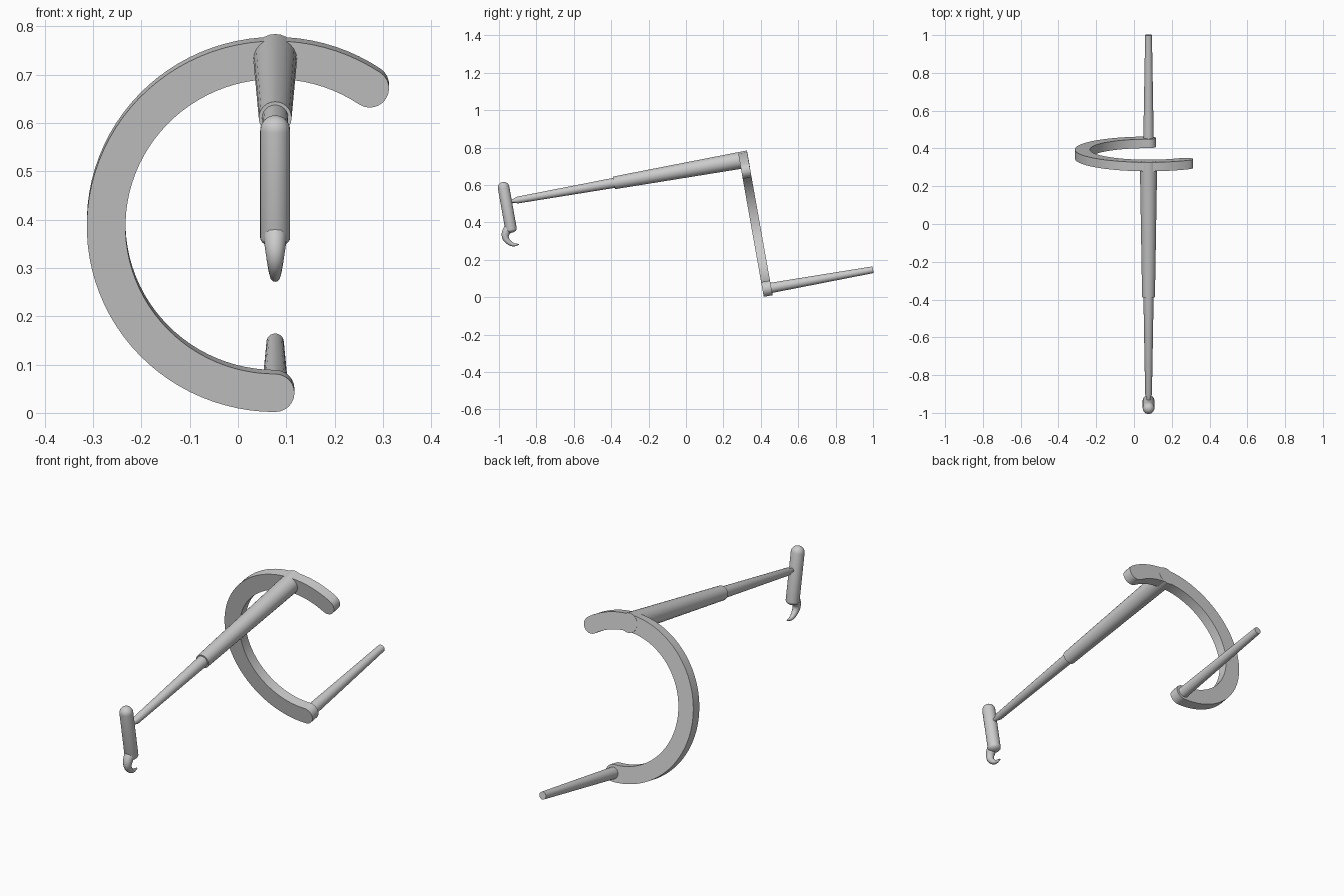
import bpy
import bmesh
from math import cos, sin, pi, radians
from mathutils import Matrix, Vector

cube = bpy.data.objects.get("Cube")
if cube:
    bpy.data.objects.remove(cube, do_unlink=True)

# Shared tilted frame: origin at the arc centre, y along the rods
FRAME = Matrix.Translation((0.077, 0.371, 0.390)) @ Matrix.Rotation(radians(10.1), 4, "X")
ARC_R, HALF_W, THICK = 0.35, 0.04, 0.048


def finish(name, bm):
    bmesh.ops.recalc_face_normals(bm, faces=bm.faces)
    mesh = bpy.data.meshes.new(name)
    bm.to_mesh(mesh)
    bm.free()
    obj = bpy.data.objects.new(name, mesh)
    bpy.context.collection.objects.link(obj)
    obj.matrix_world = FRAME
    bpy.ops.object.select_all(action="DESELECT")
    obj.select_set(True)
    bpy.context.view_layer.objects.active = obj
    bpy.ops.object.shade_smooth_by_angle(angle=radians(35))
    return obj


def lathe(name, profile, place, sides=24):
    """Turn (distance, radius) pairs around an axis; place maps (a, b, distance)."""
    bm = bmesh.new()
    rings = []
    for dist, rad in profile:
        angles = [2 * pi * i / sides for i in range(sides)]
        rings.append([bm.verts.new(place(rad * cos(a), rad * sin(a), dist)) for a in angles])
    for low, high in zip(rings, rings[1:]):
        for i in range(sides):
            j = (i + 1) % sides
            bm.faces.new((low[i], low[j], high[j], high[i]))
    bm.faces.new(rings[0])
    bm.faces.new(rings[-1])
    return finish(name, bm)


def arc(cx, cz, radius, start, end, steps):
    for i in range(steps + 1):
        a = radians(start + (end - start) * i / steps)
        yield Vector((cx + radius * cos(a), 0, cz + radius * sin(a)))


# C-shaped arc with rounded ends
START, END = 56, 270
outline = list(arc(0, 0, ARC_R + HALF_W, START, END, 56))
for_end = (ARC_R * cos(radians(END)), ARC_R * sin(radians(END)))
for_start = (ARC_R * cos(radians(START)), ARC_R * sin(radians(START)))
outline += list(arc(*for_end, HALF_W, END, END + 180, 12))[1:-1]
outline += list(arc(0, 0, ARC_R - HALF_W, END, START, 56))
outline += list(arc(*for_start, HALF_W, START + 180, START + 360, 12))[1:-1]
bm = bmesh.new()
shift = Vector((0, -THICK / 2, 0))
face = bm.faces.new([bm.verts.new(p + shift) for p in outline])
grown = bmesh.ops.extrude_face_region(bm, geom=[face])
moved = [v for v in grown["geom"] if isinstance(v, bmesh.types.BMVert)]
bmesh.ops.translate(bm, verts=moved, vec=(0, THICK, 0))
finish("c_arc", bm)


# Rods run along y at the top and bottom of the arc
def upper(a, b, d):
    return (a, d, ARC_R + b)


def lower(a, b, d):
    return (a, d, b - ARC_R)


def upright(a, b, d):
    return (a, b - 1.291, d)


lathe("upper_sleeve", [(THICK / 2 + 0.001, 0.046), (-0.706, 0.034)], upper)
lathe("upper_rod", [(-0.65, 0.028), (-1.23, 0.018), (-1.25, 0.011), (-1.268, 0.008)], upper)
lathe("lower_pin", [(-0.01, 0.028), (0.577, 0.018)], lower)

# Hook handle: an upright capsule
CAP_R, LOW, HIGH = 0.031, 0.202, 0.428
quarter = [radians(5 + 85 * i / 6) for i in range(7)]
capsule = [(LOW - 0.6 * CAP_R * cos(a), CAP_R * sin(a)) for a in quarter]
capsule += [(HIGH + CAP_R * cos(a), CAP_R * sin(a)) for a in reversed(quarter)]
lathe("hook_handle", capsule, upright)

# Curved hook tapering to a point: y, z, radius
path = [(-1.299, 0.214, 0.025), (-1.320, 0.191, 0.022), (-1.328, 0.165, 0.018),
        (-1.316, 0.138, 0.014), (-1.295, 0.120, 0.010), (-1.264, 0.115, 0.003)]
curve = bpy.data.curves.new("hook_tip", "CURVE")
curve.dimensions = "3D"
curve.bevel_depth = 1.0
curve.bevel_resolution = 4
curve.resolution_u = 3
curve.use_fill_caps = True
spline = curve.splines.new("BEZIER")
spline.bezier_points.add(len(path) - 1)
for point, (y, z, radius) in zip(spline.bezier_points, path):
    point.co = (0, y, z)
    point.radius = radius
    point.handle_left_type = point.handle_right_type = "AUTO"
hook = bpy.data.objects.new("hook_tip", curve)
bpy.context.collection.objects.link(hook)
hook.matrix_world = FRAME
